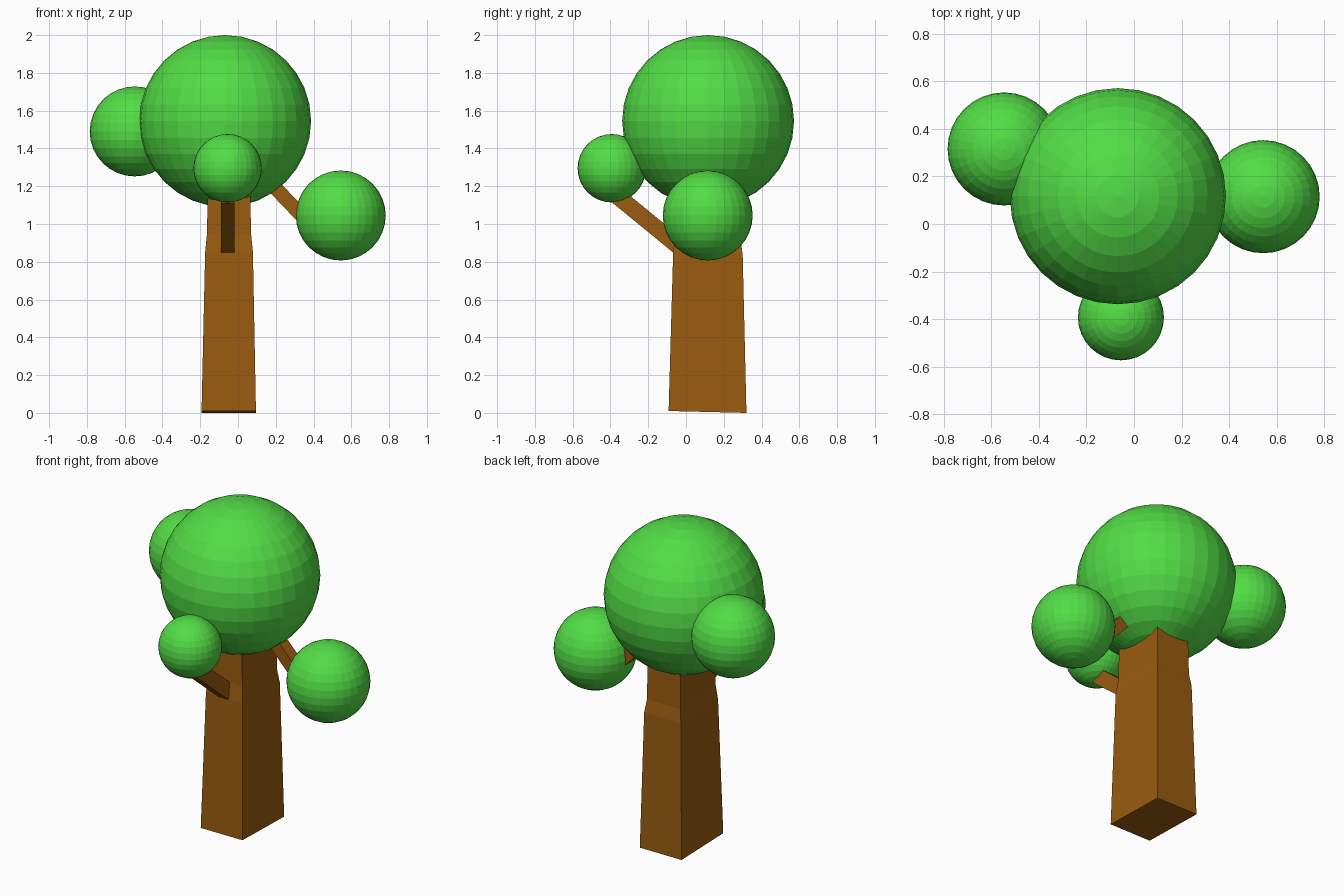
import bpy, bmesh
from mathutils import Vector, Matrix

if "Cube" in bpy.data.objects:
    bpy.data.objects.remove(bpy.data.objects["Cube"])


def material(name, rgb):
    m = bpy.data.materials.new(name)
    m.diffuse_color = (*rgb, 1)
    m.use_nodes = True
    m.node_tree.nodes["Principled BSDF"].inputs["Base Color"].default_value = m.diffuse_color
    return m


bark = material("bark brown", (0.32, 0.106, 0.005))
leaf = material("leaf green", (0.085, 0.72, 0.06))


def add_object(name, bm, mat):
    bmesh.ops.recalc_face_normals(bm, faces=bm.faces)
    me = bpy.data.meshes.new(name)
    bm.to_mesh(me)
    bm.free()
    me.materials.append(mat)
    ob = bpy.data.objects.new(name, me)
    bpy.context.collection.objects.link(ob)


def foliage(name, center, radius):
    bm = bmesh.new()
    bmesh.ops.create_uvsphere(bm, u_segments=32, v_segments=16, radius=radius,
                              matrix=Matrix.Translation(center))
    add_object(name, bm, leaf)


def branch(name, start, end, width, height):
    """Square-sided bar from start to end."""
    a, b = Vector(start), Vector(end)
    d = b - a
    side = d.cross(Vector((0, 0, 1))).normalized()
    up = side.cross(d).normalized()
    rot = Matrix((side, up, d.normalized())).transposed().to_4x4()
    bm = bmesh.new()
    bmesh.ops.create_cube(bm, size=1, matrix=Matrix.Translation((a + b) / 2) @ rot
                          @ Matrix.Diagonal((width, height, d.length, 1)))
    add_object(name, bm, bark)


# Tapered trunk: x range, y range, front z, back z of each ring
rings = [(-0.193, 0.095, -0.092, 0.32, 0.01, 0.0),
         (-0.174, 0.079, -0.068, 0.300, 0.85, 0.84),
         (-0.164, 0.069, -0.056, 0.288, 0.95, 0.92),
         (-0.158, 0.062, -0.050, 0.280, 1.35, 1.35)]
bm = bmesh.new()
loops = []
for x0, x1, y0, y1, zf, zb in rings:
    loops.append([bm.verts.new(p) for p in
                  ((x0, y0, zf), (x1, y0, zf), (x1, y1, zb), (x0, y1, zb))])
for lo, hi in zip(loops, loops[1:]):
    for i in range(4):
        j = (i + 1) % 4
        bm.faces.new((lo[i], lo[j], hi[j], hi[i]))
bm.faces.new(loops[0])
bm.faces.new(loops[-1])
add_object("trunk", bm, bark)

# Branches
branch("front_branch", (-0.054, 0.0, 0.85), (-0.054, -0.36, 1.145), 0.072, 0.088)
branch("right_branch", (0.05, 0.117, 1.345), (0.38, 0.117, 1.0), 0.075, 0.075)
branch("left_branch", (-0.1, 0.13, 1.27), (-0.45, 0.28, 1.45), 0.075, 0.075)

# Leaf balls
foliage("main_foliage", (-0.068, 0.117, 1.545), 0.455)
foliage("left_foliage", (-0.547, 0.316, 1.49), 0.238)
foliage("right_foliage", (0.544, 0.115, 1.045), 0.238)
foliage("front_foliage", (-0.055, -0.393, 1.295), 0.181)
